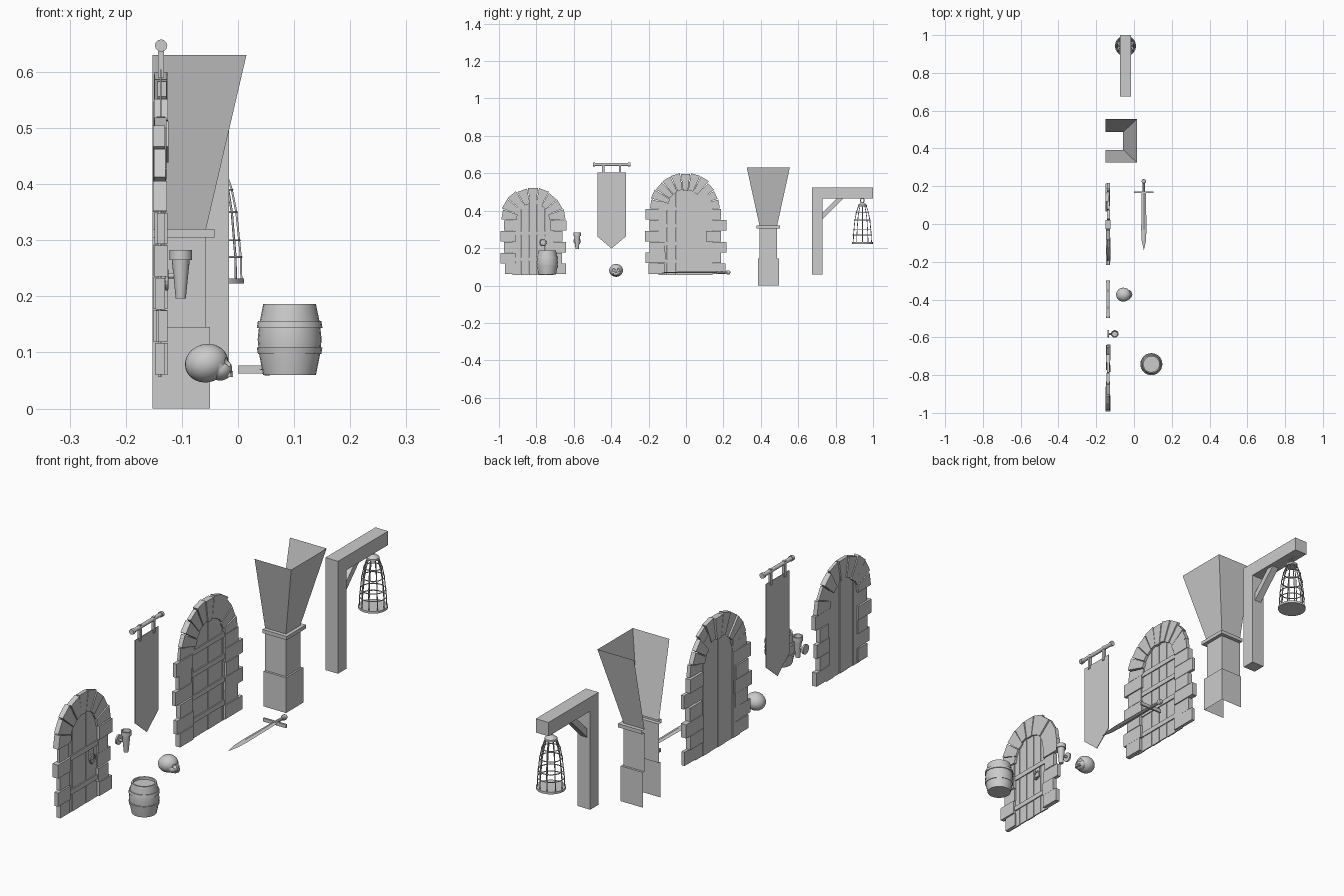
import bpy, bmesh, math, random
from math import sin, cos, pi, sqrt, radians
from mathutils import Vector

if "Cube" in bpy.data.objects:
    bpy.data.objects.remove(bpy.data.objects["Cube"])
random.seed(4)


def make(name, verts, faces, smooth=False):
    me = bpy.data.meshes.new(name)
    bm = bmesh.new()
    vs = [bm.verts.new(v) for v in verts]
    for f in faces:
        bm.faces.new([vs[i] for i in f])
    bmesh.ops.remove_doubles(bm, verts=bm.verts, dist=1e-5)
    bmesh.ops.dissolve_degenerate(bm, edges=bm.edges, dist=1e-6)
    bmesh.ops.recalc_face_normals(bm, faces=bm.faces)
    bm.to_mesh(me)
    bm.free()
    ob = bpy.data.objects.new(name, me)
    bpy.context.collection.objects.link(ob)
    if smooth:
        bpy.ops.object.select_all(action='DESELECT')
        ob.select_set(True)
        bpy.context.view_layer.objects.active = ob
        bpy.ops.object.shade_smooth_by_angle(angle=radians(35))
    return ob


def slabs(name, parts):
    """Outlines in the y-z plane, each extruded from x0 to x1."""
    V, F = [], []
    for pts, x0, x1 in parts:
        b, n = len(V), len(pts)
        V += [(x, y, z) for x in (x0, x1) for y, z in pts]
        F += [list(range(b, b + n)), list(range(b + n, b + 2 * n))]
        F += [(b + i, b + (i + 1) % n, b + n + (i + 1) % n, b + n + i) for i in range(n)]
    return make(name, V, F)


def rect(y0, y1, z0, z1):
    return [(y0, z0), (y1, z0), (y1, z1), (y0, z1)]


def lathe(name, prof, loc, n=20, axis='z'):
    """Revolve (radius, height) points about an axis through loc."""
    V, F = [], []
    for r, h in prof:
        for k in range(n):
            a, b = r * cos(2 * pi * k / n), r * sin(2 * pi * k / n)
            p = {'z': (a, b, h), 'y': (a, h, b), 'x': (h, a, b)}[axis]
            V.append(Vector(p) + Vector(loc))
    for i in range(len(prof) - 1):
        F += [(i * n + k, i * n + (k + 1) % n, (i + 1) * n + (k + 1) % n, (i + 1) * n + k) for k in range(n)]
    return make(name, V, F, True)


def wires(name, paths, r):
    cu = bpy.data.curves.new(name, 'CURVE')
    cu.dimensions = '3D'
    cu.bevel_depth, cu.bevel_resolution, cu.use_fill_caps = r, 1, True
    for pts, closed in paths:
        s = cu.splines.new('POLY')
        s.points.add(len(pts) - 1)
        for p, c in zip(s.points, pts):
            p.co = (*c, 1)
        s.use_cyclic_u = closed
    ob = bpy.data.objects.new(name, cu)
    bpy.context.collection.objects.link(ob)


def depth():
    return -.146 + random.uniform(-.006, .004), -.129 + random.uniform(-.003, .005)


def doorway(name, yc, z0, spring, half, out, r_in, r_out, rows, arch, planks, plank_half, bands):
    # stone jambs, long and short in turn
    stones, h = [], (spring - z0) / rows
    for s in (-1, 1):
        for i in range(rows):
            w = out + (.012 if (i + (s > 0)) % 2 else -.012) + random.uniform(-.004, .004)
            a, b = sorted((yc + s * (half + random.uniform(-.005, .003)), yc + s * w))
            stones.append((rect(a, b, z0 + i * h + .001, z0 + (i + 1) * h - .001), *depth()))
    # arch stones
    for i in range(arch):
        a0, a1 = pi * i / arch + .012, pi * (i + 1) / arch - .012
        ro, ri = r_out + random.uniform(-.008, .006), r_in + random.uniform(-.004, .004)
        stones.append(([(yc + r * cos(a), spring + r * sin(a))
                        for r, a in ((ri, a0), (ro, a0), (ro, a1), (ri, a1))], *depth()))
    slabs(name + "_stones", stones)
    # planks with arched tops
    boards, w = [], 2 * plank_half / planks
    for i in range(planks):
        a, b = -plank_half + i * w + .001, -plank_half + (i + 1) * w - .001
        top = [(yc + y, spring + sqrt(max(plank_half ** 2 - y * y, 0)))
               for y in (b, (a + b) / 2, a)]
        boards.append(([(yc + a, z0 - .004), (yc + b, z0 - .004)] + top,
                       -.143 + (i % 2) * .002, -.137 + (i % 2) * .001))
    slabs(name + "_planks", boards)
    slabs(name + "_bands", [(rect(yc - half, yc + half, z - .01, z + .01), -.138, -.132) for z in bands])


doorway("small_door", -.818, .06, .35, .095, .165, .088, .175, 5, 9, 5, .11, (.14, .28))
doorway("large_door", -.003, .06, .41, .108, .205, .1, .188, 6, 11, 6, .145, (.13, .225, .32, .41))

# door ring and its plate
slabs("ring_plate", [(rect(-.778, -.752, .225, .265), -.137, -.129)])
wires("door_ring", [([(-.127, -.765 + .017 * cos(t * pi / 8), .23 + .017 * sin(t * pi / 8))
                      for t in range(16)], True)], .003)

# wall torch
lathe("torch", [(0, .196), (.009, .196), (.016, .265), (.02, .265), (.02, .283), (.016, .283), (.014, .27), (0, .27)],
      (-.102, -.582, 0))
lathe("torch_mount", [(0, -.139), (.02, -.139), (.02, -.132), (.005, -.132), (.005, -.105), (0, -.105)],
      (0, -.582, .237), 16, 'x')

# hanging banner
lathe("banner_rod", [(0, -.1), (.011, -.1), (.011, -.088), (.008, -.088), (.008, .088), (.011, .088), (.011, .1), (0, .1)],
      (-.137, -.398, .647), 12, 'y')
slabs("banner_straps", [(rect(y - .006, y + .006, .59, .656), -.143, -.132) for y in (-.443, -.353)])
slabs("banner_cloth", [([(-.474, .604), (-.474, .262), (-.398, .198), (-.322, .262), (-.322, .604)], -.139, -.136)])


# skull: cranium merged with face, sockets cut out
def ball(name, loc, scale):
    bpy.ops.mesh.primitive_uv_sphere_add(segments=24, ring_count=16, location=loc)
    ob = bpy.context.object
    ob.name, ob.scale = name, scale
    bpy.ops.object.shade_smooth_by_angle(angle=radians(35))
    return ob


skull = ball("skull", (-.056, -.374, .081), (.039, .037, .034))
skull.rotation_euler.y = radians(-15)
helpers = [('UNION', ball("skull_face", (-.032, -.374, .07), (.022, .026, .02)))]
helpers += [('DIFFERENCE', ball("socket", (-.014, -.374 + s * .014, .084), (.011, .009, .009))) for s in (-1, 1)]
helpers.append(('DIFFERENCE', ball("nose_hole", (-.009, -.374, .071), (.005, .004, .006))))
for op, h in helpers:
    m = skull.modifiers.new(op, 'BOOLEAN')
    m.operation, m.object, m.solver = op, h, 'EXACT'
    h.hide_render = True
    h.hide_set(True)
slabs("skull_teeth", [(rect(-.374 + i * .006 - .0026, -.374 + i * .006 + .0026, .056, .067),
                       -.03, -.009 - abs(i) * .002) for i in range(-2, 3)])

# flared pillar: an open-backed shell
prof = [(0, -.05, .056), (.145, -.05, .056), (.145, -.057, .047), (.305, -.057, .047), (.305, -.042, .063),
        (.32, -.042, .063), (.32, -.057, .047), (.63, .015, .115)]
V, F = [], []
for z, x, w in prof:
    V += [(-.152, .44 - w, z), (x, .44 - w, z), (x, .44 + w, z), (-.152, .44 + w, z)]
for i in range(len(prof) - 1):
    F += [(4 * i + k, 4 * i + k + 1, 4 * i + k + 5, 4 * i + k + 4) for k in range(3)]
make("flared_pillar", V, F)

# lantern post with arm and brace
slabs("lantern_post", [([(.674, .06), (.729, .06), (.729, .466), (1, .466), (1, .523), (.674, .523)], -.074, -.016)])
slabs("post_brace", [([(.725, .35), (.845, .47), (.81, .47), (.725, .385)], -.06, -.03)])

# caged lantern
cx, cy = -.045, .943
lathe("lantern_base", [(0, .223), (.056, .223), (.056, .232), (0, .232)], (cx, cy, 0), 20)
lathe("lantern_cap", [(0, .423), (.024, .423), (.024, .431), (.016, .437), (.007, .444), (0, .444)], (cx, cy, 0), 20)
cage = [(.051, .23), (.05, .27), (.047, .3), (.042, .35), (.034, .39), (.022, .425)]
paths = [([(cx + r * cos(t * pi / 5), cy + r * sin(t * pi / 5), z) for r, z in cage], False) for t in range(10)]
paths += [([(cx + (r + .001) * cos(t * pi / 12), cy + (r + .001) * sin(t * pi / 12), z) for t in range(24)], True)
          for r, z in cage[1:5]]
wires("lantern_cage", paths, .002)
wires("lantern_hook", [([(cx, cy + .01 * cos(t * pi / 6), .455 + .012 * sin(t * pi / 6)) for t in range(12)], True)], .003)

# sword lying flat: diamond-section blade
sx, sz = .052, .07
V, F = [], []
for y, w, t in ((.17, .011, .004), (-.03, .014, .004), (-.09, .011, .003), (-.138, .0006, .0006)):
    V += [(sx - w, y, sz), (sx, y, sz + t), (sx + w, y, sz), (sx, y, sz - t)]
for i in range(3):
    F += [(4 * i + k, 4 * i + (k + 1) % 4, 4 * i + 4 + (k + 1) % 4, 4 * i + 4 + k) for k in range(4)]
make("sword_blade", V, F + [(0, 1, 2, 3), (12, 13, 14, 15)])
slabs("sword_guard", [(rect(.163, .171, sz - .007, sz + .007), 0, .104)])
lathe("sword_grip", [(0, .168), (.006, .168), (.007, .19), (.006, .215), (.01, .218), (.012, .226), (.009, .235), (0, .238)],
      (sx, 0, sz), 10, 'y')

# barrel with hoops and a sunken lid
bx, by = .092, -.742
lathe("barrel", [(0, .06), (.047, .06), (.054, .095), (.057, .123), (.054, .152), (.047, .186), (.041, .186), (.041, .176),
                 (0, .176)], (bx, by, 0), 24)
for n, (r0, r1, a, b) in {"lower": (.0565, .0585, .097, .109), "upper": (.0585, .0565, .144, .156)}.items():
    lathe(n + "_hoop", [(.05, a), (r0, a), (r1, b), (.05, b), (.05, a)], (bx, by, 0), 24)
